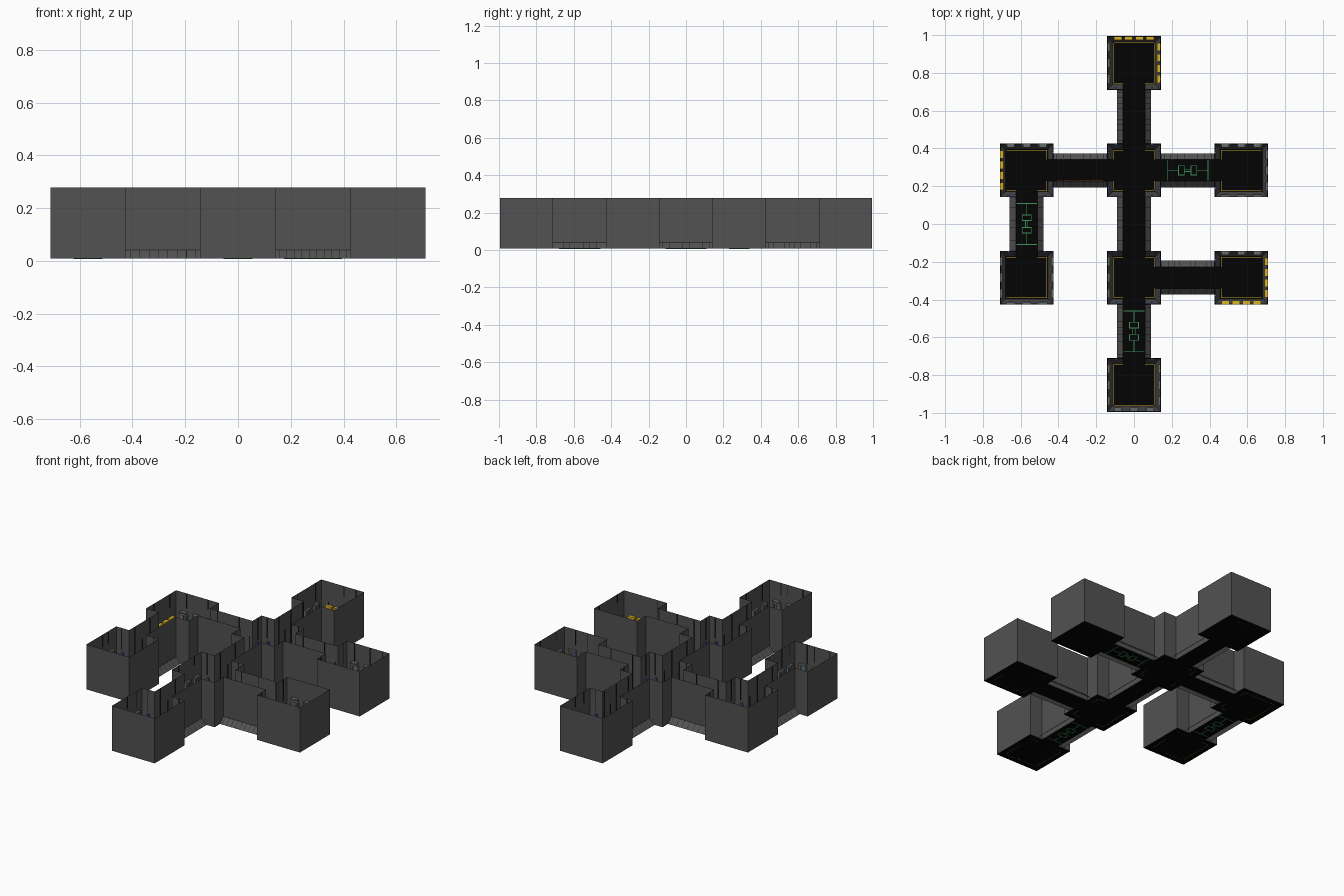
import bpy, bmesh, math, random
from mathutils import Matrix, Vector

if "Cube" in bpy.data.objects:
    bpy.data.objects.remove(bpy.data.objects["Cube"])

random.seed(4)
P, H, TOP, FLOOR = 0.284, 0.142, 0.278, 0.008   # cell pitch, room half size, wall top, floor level
CW, CB, KNEE = 0.057, 0.09, 0.04                # corridor wall, flared base half width, flare top

COLORS = {
    "wall": (0.085, 0.085, 0.085), "trim": (0.05, 0.05, 0.055), "floor": (0.001, 0.001, 0.001),
    "seam": (0.01, 0.01, 0.01), "yellow": (0.7, 0.45, 0.02), "green": (0.05, 0.3, 0.1),
    "blue": (0.06, 0.08, 0.4), "orange": (0.5, 0.13, 0.04), "panel": (0.13, 0.15, 0.14),
}
mats = {}
for n, c in COLORS.items():
    mats[n] = bpy.data.materials.new(n)
    mats[n].diffuse_color = (*c, 1)


class Part:
    """One named object gathered from boxes and flat sheets."""
    def __init__(self, name, color):
        self.name, self.color, self.bm = name, color, bmesh.new()

    def box(self, m, lo, hi):
        lo, hi = Vector(lo), Vector(hi)
        s = Matrix.Diagonal((*(hi - lo), 1))
        bmesh.ops.create_cube(self.bm, size=1, matrix=m @ Matrix.Translation((lo + hi) / 2) @ s)

    def sheet(self, m, *pts):
        self.bm.faces.new([self.bm.verts.new(m @ Vector(p)) for p in pts])

    def finish(self):
        me = bpy.data.meshes.new(self.name)
        self.bm.to_mesh(me)
        self.bm.free()
        me.materials.append(mats[self.color])
        bpy.context.collection.objects.link(bpy.data.objects.new(self.name, me))


parts = {k: Part(n, c) for k, n, c in [
    ("rwall", "room_walls", "wall"), ("rfloor", "room_floors", "floor"), ("skirt", "room_skirting", "trim"),
    ("cwall", "corridor_walls", "wall"), ("cfloor", "corridor_floors", "floor"),
    ("slope", "corridor_flared_bases", "wall"), ("seam", "wall_seams", "seam"), ("rib", "corridor_ribs", "seam"),
    ("line", "floor_edge_lines", "yellow"), ("circuit", "floor_circuits", "green"),
    ("ybox", "wall_crates", "yellow"), ("panel", "wall_consoles", "panel"),
    ("glamp", "green_lamps", "green"), ("blamp", "blue_lamps", "blue"), ("olamp", "orange_lamps", "orange")]}


def frame(x, y, quarter):
    return Matrix.Translation((x * P, y * P, 0)) @ Matrix.Rotation(quarter * math.pi / 2, 4, 'Z')


def wall_strip(m, y0, y1):
    """Full-height room wall with sloped skirting and a floor edge line."""
    parts["rwall"].sheet(m, (H, y0, FLOOR), (H, y1, FLOOR), (H, y1, TOP), (H, y0, TOP))
    a, b = max(y0, -H + 0.001), min(y1, H - 0.001)
    fa, fb = max(y0, -0.112), min(y1, 0.112)
    parts["skirt"].sheet(m, (0.14, a, KNEE), (0.14, b, KNEE), (0.112, fb, FLOOR + .001), (0.112, fa, FLOOR + .001))
    parts["line"].box(m, (0.106, max(y0, -.107), FLOOR), (0.108, min(y1, .107), FLOOR + .002))


def seam(m, y, z0, z1):
    parts["seam"].box(m, (H - .003, y - .002, z0), (H - .0003, y + .002, z1))


def room(x, y, doors, yellow=(), consoles=()):
    m = frame(x, y, 0)
    parts["rfloor"].sheet(m, (-H, -H, FLOOR), (H, -H, FLOOR), (H, H, FLOOR), (-H, H, FLOOR))
    for k in range(4):                     # sides: 0 +x, 1 +y, 2 -x, 3 -y
        m = frame(x, y, k)
        if k in doors:
            for s in (-1, 1):
                wall_strip(m, *sorted((s * CW, s * H)))
                # small blue lamp beside the door
                parts["blamp"].box(m, (H - .012, s * .095 - .006, .12), (H - .001, s * .095 + .006, .135))
                seam(m, s * 0.105, 0.15, TOP - .002)
            continue
        wall_strip(m, -H, H)
        for t in (-0.08, 0.0, 0.08):
            d = random.uniform(0.05, 0.12)
            z0, z1 = (TOP - .001 - d, TOP - .001) if random.random() < .65 else (0.045, 0.045 + d)
            seam(m, t + random.uniform(-.02, .02), z0, z1)
        # wall fittings
        if k in yellow:
            for t in (-.084, -.028, .028, .084):
                parts["ybox"].box(m, (H - .02, t - .021, .125), (H - .001, t + .021, .14))
        else:
            for t in (-.085, 0, .085):
                parts["panel"].box(m, (H - .014, t - .024, .10), (H - .001, t + .024, .155))
                for j, c in enumerate(random.sample(("glamp", "olamp", "blamp"), 3)):
                    u = t + (j - 1) * .014
                    parts[c].box(m, (H - .017, u - .004, .108), (H - .013, u + .004, .146))
        if k in consoles:
            for t in (-.085, 0, .085):
                parts["panel"].box(m, (H - .022, t - .02, .16), (H - .001, t + .02, .168))


def corridor(x, y, quarter, circuit=False, ribs=8):
    m = frame(x, y, quarter)               # runs along local x
    parts["cfloor"].sheet(m, (-H, -CW, FLOOR), (H, -CW, FLOOR), (H, CW, FLOOR), (-H, CW, FLOOR))
    for s in (-1, 1):
        parts["cwall"].sheet(m, (-H, s*CW, FLOOR), (H, s*CW, FLOOR), (H, s*CW, TOP), (-H, s*CW, TOP))
        parts["slope"].sheet(m, (-H, s*CB, FLOOR), (H, s*CB, FLOOR), (H, s*CW, KNEE), (-H, s*CW, KNEE))
        for i in range(ribs):
            t = -H + P * (i + 0.5) / ribs
            # seam across the flared base, and every second one an inner wall rib
            parts["rib"].sheet(m, (t - .001, s*CB, FLOOR + .001), (t + .001, s*CB, FLOOR + .001),
                               (t + .001, s*CW, KNEE + .001), (t - .001, s*CW, KNEE + .001))
            if i % 2:
                parts["rib"].box(m, (t - .002, s*(CW - .002) - .0015, .045),
                                 (t + .002, s*(CW - .002) + .0015, (TOP - .003, 0.18)[i // 2 % 2]))
    if circuit:
        z0, z1, w = 0.006, 0.010, 0.004

        def bar(x0, y0, x1, y1):
            parts["circuit"].box(m, (x0 - w/2, y0 - w/2, z0), (x1 + w/2, y1 + w/2, z1))
        for s in (-1, 1):
            bar(s * .108, -.053, s * .108, .053)
            bar(*((.048, 0, .108, 0) if s > 0 else (-.108, 0, -.048, 0)))
            for e in (.018, .048):         # small square loop
                bar(s * e, -.024, s * e, .024)
            for e in (-.024, .024):
                bar(min(s*.018, s*.048), e, max(s*.018, s*.048), e)
            for e in (-.006, .006):
                bar(min(0, s*.018), e, max(0, s*.018), e)


# rooms: cell, door sides, sides with yellow crates, sides with shelf consoles
room(0, 3, (3,), yellow=(0, 1))
room(0, 1, (0, 1, 2, 3))
room(0, -1, (0, 1, 3))
room(0, -3, (1,), consoles=(3,))
room(-2, 1, (0, 3), yellow=(2,), consoles=(1,))
room(-2, -1, (1,))
room(2, 1, (2,), consoles=(1,))
room(2, -1, (2,), yellow=(0, 3), consoles=(1,))

# corridors
corridor(0, 2, 1, ribs=10)
corridor(0, 0, 1)
corridor(0, -2, 1, circuit=True)
corridor(-2, 0, 1, circuit=True)
corridor(-1, 1, 0)
corridor(1, 1, 0, circuit=True)
corridor(1, -1, 0, ribs=10)

# orange strip beside the west corridor floor
parts["olamp"].box(frame(-1, 1, 0), (-.12, -.056, FLOOR), (.12, -.053, FLOOR + .004))

for p in parts.values():
    p.finish()

# rest the lowest point on the ground
for ob in bpy.context.collection.objects:
    ob.location.z = 0

for m in bpy.data.materials:
    if m.users and not m.is_grease_pencil:
        m.use_nodes = True
        m.node_tree.nodes["Principled BSDF"].inputs["Base Color"].default_value = m.diffuse_color
